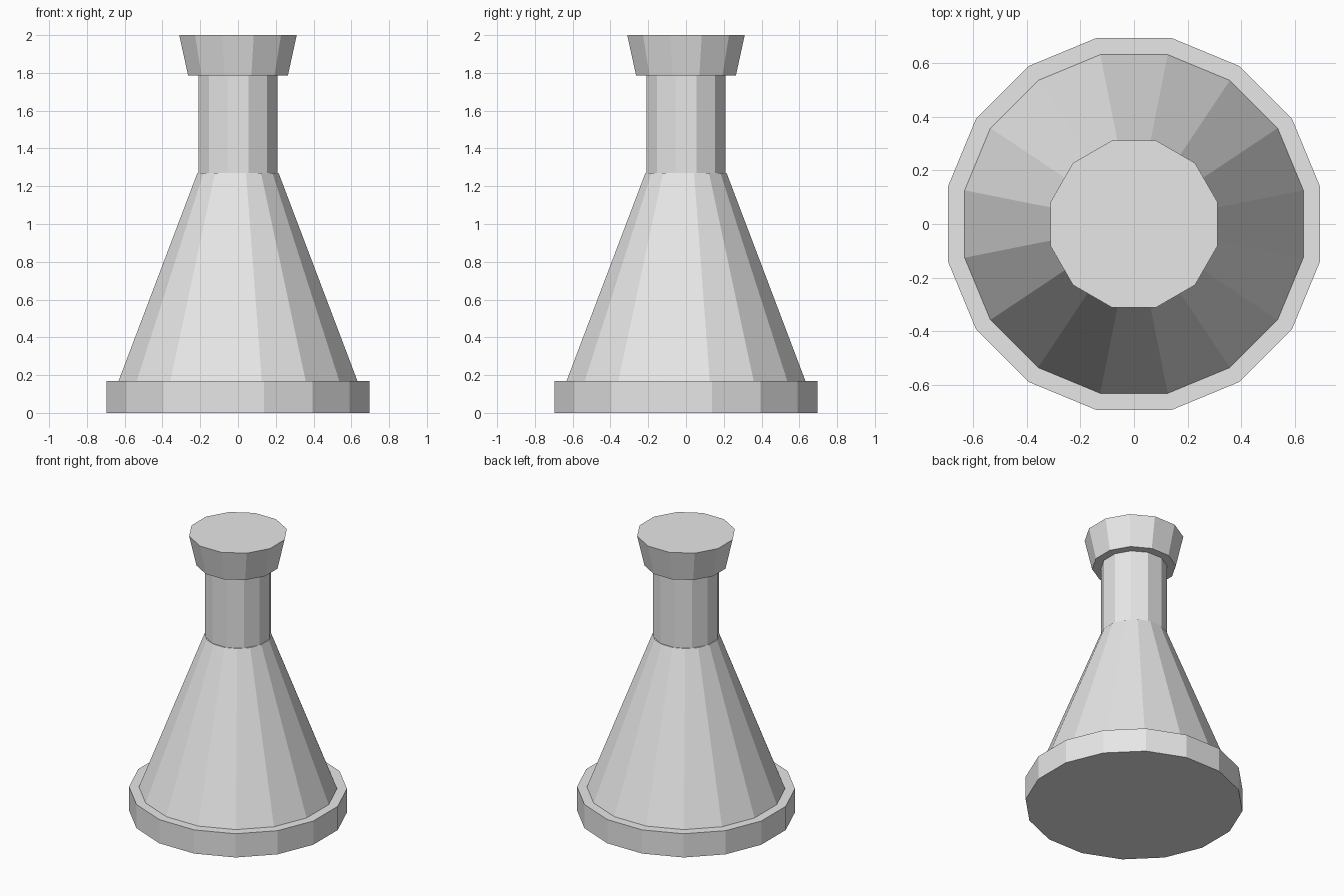
import bpy
import math

cube = bpy.data.objects.get("Cube")
if cube:
    bpy.data.objects.remove(cube, do_unlink=True)

grey = bpy.data.materials.new("plain_grey")
grey.use_nodes = True
colour = (0.8, 0.8, 0.8, 1.0)
grey.diffuse_color = colour
grey.node_tree.nodes["Principled BSDF"].inputs["Base Color"].default_value = colour


def prism(name, sides, bottom, top, z0, z1):
    """Flat-sided tapered prism; bottom and top are centre-to-flat distances."""
    to_corner = 1 / math.cos(math.pi / sides)
    bpy.ops.mesh.primitive_cone_add(
        vertices=sides, radius1=bottom * to_corner, radius2=top * to_corner,
        depth=z1 - z0, location=(0, 0, (z0 + z1) / 2))
    obj = bpy.context.object
    obj.name = name
    obj.data.name = name
    # Turn half a side so that a flat faces each axis
    for v in obj.data.vertices:
        a = math.pi / sides
        x, y = v.co.x, v.co.y
        v.co.x = x * math.cos(a) - y * math.sin(a)
        v.co.y = x * math.sin(a) + y * math.cos(a)
    obj.data.materials.append(grey)
    return obj


# Round foot, flared body, neck and tapered cap
prism("base", 16, 0.695, 0.695, 0.0, 0.17)
prism("body", 16, 0.632, 0.215, 0.17, 1.27)
prism("neck", 12, 0.209, 0.209, 1.265, 1.785)
prism("cap", 12, 0.264, 0.311, 1.785, 2.0)
